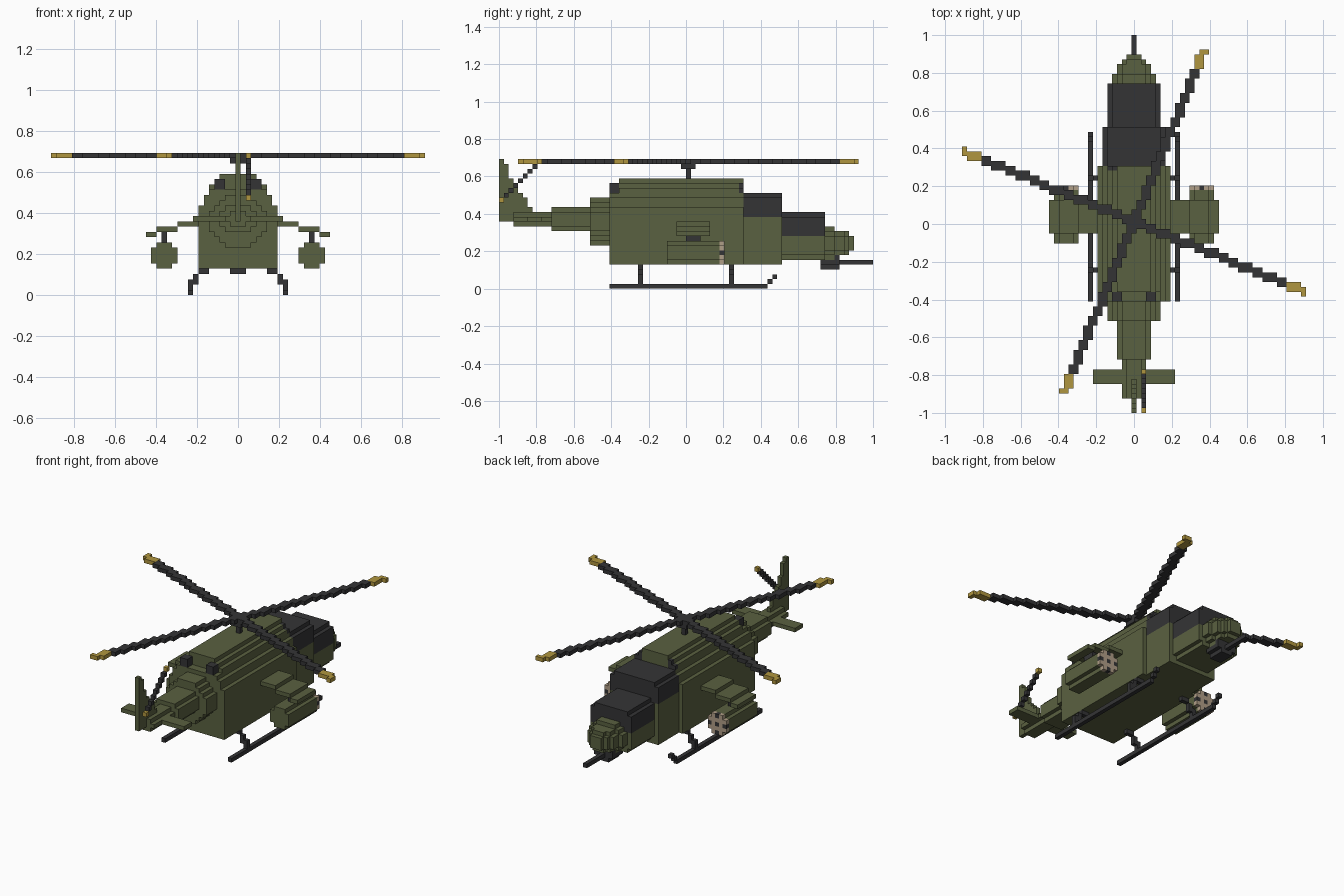
import bpy, bmesh, math

if "Cube" in bpy.data.objects:
    bpy.data.objects.remove(bpy.data.objects["Cube"])

V = 2 / 78  # block size


def material(name, rgb):
    m = bpy.data.materials.new(name)
    m.use_nodes = True
    m.diffuse_color = (*rgb, 1)
    m.node_tree.nodes["Principled BSDF"].inputs["Base Color"].default_value = (*rgb, 1)
    return m


OLIVE = material("olive green", (0.102, 0.119, 0.052))
DARK = material("charcoal", (0.034, 0.034, 0.036))
GOLD = material("tip gold", (0.434, 0.305, 0.05))
BEIGE = material("pod beige", (0.434, 0.342, 0.242))


def blocks(name, mat, boxes):
    """One object from boxes (x0, x1, y0, y1, z0, z1) in block units."""
    bm = bmesh.new()
    for x0, x1, y0, y1, z0, z1 in boxes:
        cube = bmesh.ops.create_cube(bm, size=1)["verts"]
        for v in cube:
            v.co.x = (x1 if v.co.x > 0 else x0) * V
            v.co.y = (y1 if v.co.y > 0 else y0) * V
            v.co.z = (z1 if v.co.z > 0 else z0) * V
    me = bpy.data.meshes.new(name)
    bm.to_mesh(me)
    bm.free()
    me.materials.append(mat)
    ob = bpy.data.objects.new(name, me)
    bpy.context.collection.objects.link(ob)


def mirrored(name, mat, boxes):
    blocks("left_" + name, mat, boxes)
    blocks("right_" + name, mat, [(-b[1], -b[0], *b[2:]) for b in boxes])


def mid(w, *rest):
    return (-w, w, *rest)


def rounded(y0, y1, w, z0, z1):
    """Stepped elliptical section extruded from y0 to y1."""
    c, r = (z0 + z1) / 2, (z1 - z0) / 2
    rows = []
    for z in range(z0, z1):
        t = (z + 0.5 - c) / r
        half = max(0, round(w * math.sqrt(1 - t * t) - 0.5)) + 0.5
        rows.append(mid(half, y0, y1, z, z + 1))
    return rows


# Fuselage with stepped roof
blocks("fuselage", OLIVE, [
    mid(7.5, -16, 12, 5, 17), mid(6.5, -16, 12, 17, 19), mid(5.5, -16, 12, 19, 20),
    mid(5.5, -14, 11, 20, 21), mid(4.5, -14, 11, 21, 22), mid(3.5, -14, 12, 20, 23)])
blocks("front_fuselage", OLIVE, [
    mid(6.5, 12, 20, 5, 15), mid(5.5, 20, 29, 7, 11), mid(4.5, 20, 29, 6, 7)])
mirrored("intake", DARK, [(3.5, 5.5, 11, 12, 20, 21), (3.5, 4.5, 11, 12, 21, 22)])
mirrored("exhaust", DARK, [(2.5, 4.5, -16, -14, 20, 22)])

# Two-step canopy
blocks("rear_canopy", DARK, [mid(6.5, 12, 20, 15, 19), mid(5.5, 12, 20, 19, 20)])
blocks("front_canopy", DARK, [mid(5.5, 20, 29, 11, 15), mid(4.5, 20, 29, 15, 16)])

# Nose and gun turret
blocks("nose", OLIVE, rounded(29, 31, 4.5, 6, 13) + rounded(31, 33, 3.5, 7, 12)
       + rounded(33, 34, 2.5, 7, 12) + rounded(34, 35, 1.5, 8, 11))
blocks("gun_turret", DARK, [mid(1.5, 28, 32, 4, 5), mid(2.5, 28, 32, 5, 7)])
blocks("gun_barrel", DARK, [mid(0.5, 32, 39, 5, 6)])

# Tail boom, stabiliser and stepped fin
blocks("tail_boom", OLIVE, rounded(-20, -16, 5.5, 9, 19) + rounded(-28, -20, 3.5, 12, 17)
       + rounded(-36, -28, 2.5, 13, 16))
blocks("stabiliser", OLIVE, [mid(8.5, -33, -30, 14, 15)])
blocks("tail_fin", OLIVE, [mid(0.5, -39 + i, -38 + i, 14, top)
                           for i, top in enumerate((27, 26, 23, 21, 20, 19, 17))])

# Tail rotor: a diagonal of blocks with coloured ends
diagonal = [(1.5, 2.5, -39 + i, -38 + i, 18 + i, 19 + i) for i in range(9)]
blocks("tail_rotor", DARK, diagonal[1:-1])
blocks("tail_rotor_tips", GOLD, [diagonal[0], diagonal[-1]])

# Main rotor: one stepped blade turned four times
blocks("rotor_mast", DARK, [mid(0.5, 0, 1, 23, 25), mid(1.5, -1, 2, 25, 26)])


def blade(start, end, turn):
    boxes = []
    for i in range(start, end):
        low = round(-0.5 - 0.41 * i) - 0.5
        a, b = (i - 0.5, low), (i + 0.5, low + 2)
        for _ in range(turn):
            a, b = (-a[1], a[0]), (-b[1], b[0])
        xs, ys = sorted((a[0], b[0])), sorted((a[1], b[1]))
        boxes.append((*xs, ys[0] + 0.5, ys[1] + 0.5, 26, 27))
    return boxes


for k in range(4):
    blocks(f"rotor_blade_{k + 1}", DARK, blade(0, 32, k))
    blocks(f"rotor_blade_tip_{k + 1}", GOLD, blade(32, 36, k))

# Drooping stub wings with rocket pods
mirrored("stub_wing", OLIVE, [(7.5, 11.5, -2, 5, 13, 14), (11.5, 15.5, -2, 5, 12, 13),
                              (15.5, 17.5, -2, 5, 11, 12)])
mirrored("pod_pylon", DARK, [(13.5, 14.5, 0, 3, 10, 12)])
mirrored("rocket_pod", OLIVE, [(11.5, 16.5, -4, 7, 6, 9), (12.5, 15.5, -4, 7, 5, 10)])
face = {True: [], False: []}
for i in range(-2, 3):
    for j in range(-2, 3):
        if abs(i) + abs(j) < 4:
            hole = i * j == 0 and (i + j) % 2 == 0
            face[hole].append((13.5 + i, 14.5 + i, 7, 8, 7 + j, 8 + j))
mirrored("pod_face", BEIGE, face[False])
mirrored("pod_tubes", DARK, face[True])

# Landing skids with stepped legs
skid = [(8.5, 9.5, -16, 17, 0, 1), (8.5, 9.5, 17, 18, 1, 2), (8.5, 9.5, 18, 19, 2, 3)]
for y in (-10, 9):
    skid += [(8.5, 9.5, y, y + 1, 1, 3), (7.5, 8.5, y, y + 1, 2, 4),
             (6.5, 7.5, y, y + 1, 4, 5), (5.5, 6.5, y, y + 1, 4, 5)]
mirrored("skid", DARK, skid)
